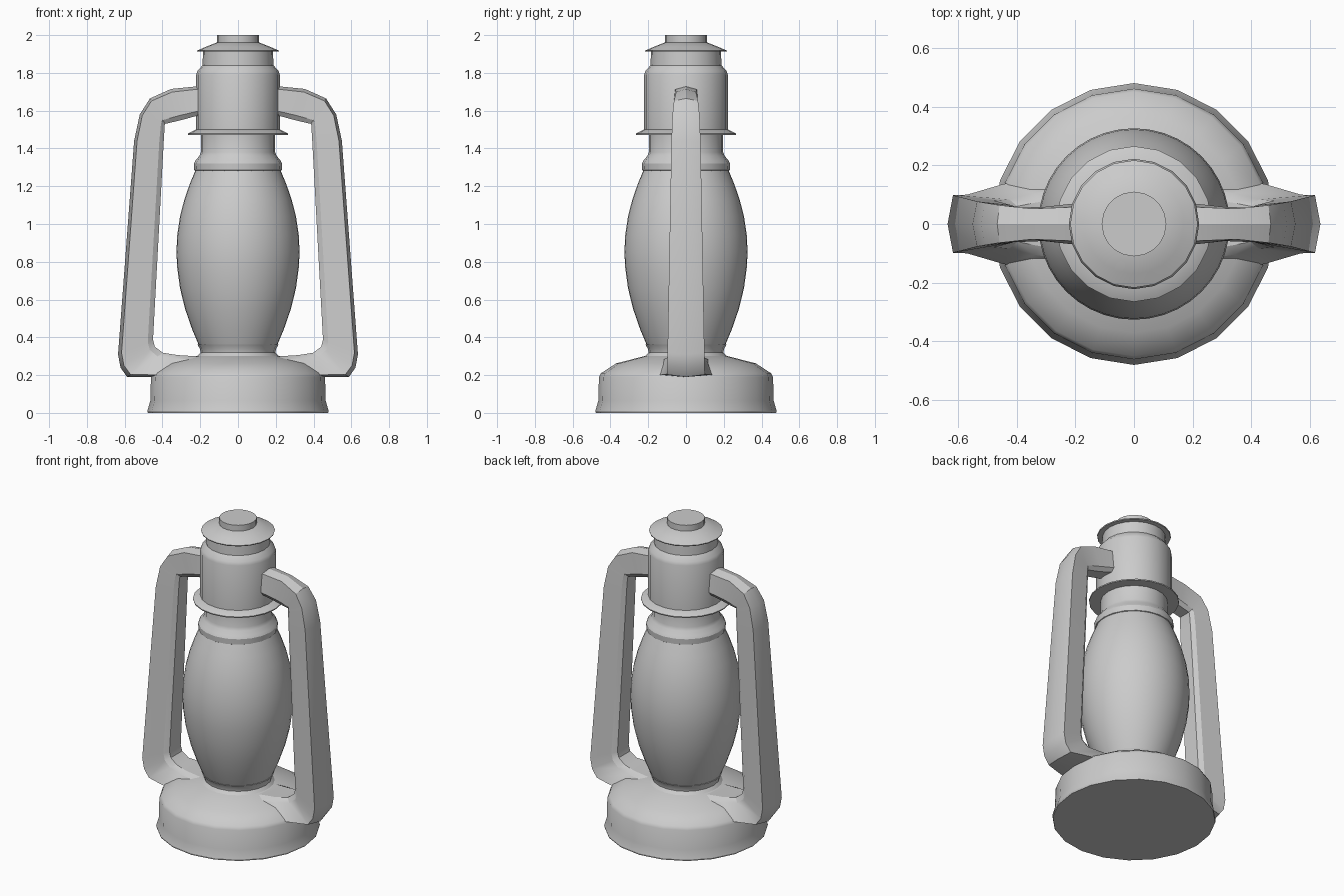
import bpy, bmesh
from math import cos, sin, pi, radians


def finish(name, bm, angle=30):
    bmesh.ops.recalc_face_normals(bm, faces=bm.faces)
    mesh = bpy.data.meshes.new(name)
    bm.to_mesh(mesh)
    bm.free()
    ob = bpy.data.objects.new(name, mesh)
    bpy.context.collection.objects.link(ob)
    bpy.ops.object.select_all(action='DESELECT')
    ob.select_set(True)
    bpy.context.view_layer.objects.active = ob
    bpy.ops.object.shade_smooth_by_angle(angle=radians(angle))
    return ob


def skin(bm, rings):
    """Bridge successive closed rings and cap both ends."""
    n = len(rings[0])
    for a, b in zip(rings, rings[1:]):
        for i in range(n):
            j = (i + 1) % n
            bm.faces.new((a[i], a[j], b[j], b[i]))
    bm.faces.new(rings[0])
    bm.faces.new(rings[-1])


def lathe(name, profile, sides=20):
    bm = bmesh.new()
    rings = [[bm.verts.new((r * cos(2 * pi * i / sides), r * sin(2 * pi * i / sides), z))
              for i in range(sides)] for r, z in profile]
    skin(bm, rings)
    return finish(name, bm)


# Fuel tank base with flared globe seat
lathe("base", [(.477, 0), (.48, .01), (.464, .065), (.461, .19), (.45, .21),
               (.37, .262), (.215, .302), (.198, .32), (.202, .34), (.215, .362)])

# Glass globe
lathe("globe", [(.19, .32), (.208, .36), (.242, .44), (.28, .55), (.307, .66),
                (.322, .77), (.326, .85), (.322, .94), (.307, 1.04),
                (.284, 1.13), (.256, 1.21), (.225, 1.285)], 40)

# Collar over the globe and neck above it
lathe("collar", [(.223, 1.28), (.232, 1.285), (.234, 1.32), (.225, 1.336),
                 (.205, 1.36), (.197, 1.38), (.197, 1.48)])

# Thin drip flange
lathe("flange", [(.264, 1.472), (.265, 1.479), (.22, 1.502)])

# Chimney body with stepped shoulder
lathe("chimney", [(.222, 1.49), (.222, 1.79), (.215, 1.81), (.188, 1.84), (.185, 1.92)])

# Chimney cap and top button
lathe("cap", [(.215, 1.912), (.217, 1.918), (.17, 1.938), (.11, 1.962)])
lathe("cap_button", [(.11, 1.95), (.11, 2.0)])

# Side frame: each station is outer x, outer z, inner x, inner z,
# outer half width, inner half width
stations = [
    (.19, 1.728, .19, 1.575, .058, .070),
    (.225, 1.728, .22, 1.572, .057, .068),
    (.354, 1.715, .30, 1.550, .052, .058),
    (.466, 1.665, .386, 1.530, .064, .056),
    (.520, 1.580, .388, 1.522, .072, .060),
    (.550, 1.440, .393, 1.440, .077, .064),
    (.635, .310, .450, .387, .098, .080),
    (.622, .240, .440, .350, .098, .080),
    (.587, .190, .397, .318, .100, .084),
    (.460, .190, .320, .306, .136, .105),
    (.380, .190, .210, .299, .150, .120),
]
# Section: position across the frame (0 outer, 1 inner) and signed half width
section = [(0, 0), (.10, 1), (.85, 2), (1, 1.0 / 3), (1, -1.0 / 3), (.85, -2), (.10, -1)]

for name, side in (("frame_right", 1), ("frame_left", -1)):
    bm = bmesh.new()
    rings = []
    for ox, oz, ix, iz, wo, wi in stations:
        ring = []
        for t, k in section:
            if t == 1:
                y = k * 3 * wi * .72
            else:
                y = k * wo if abs(k) < 2 else k / 2 * wi
            ring.append(bm.verts.new((side * (ox + (ix - ox) * t), y, oz + (iz - oz) * t)))
        rings.append(ring)
    skin(bm, rings)
    finish(name, bm, 28)
